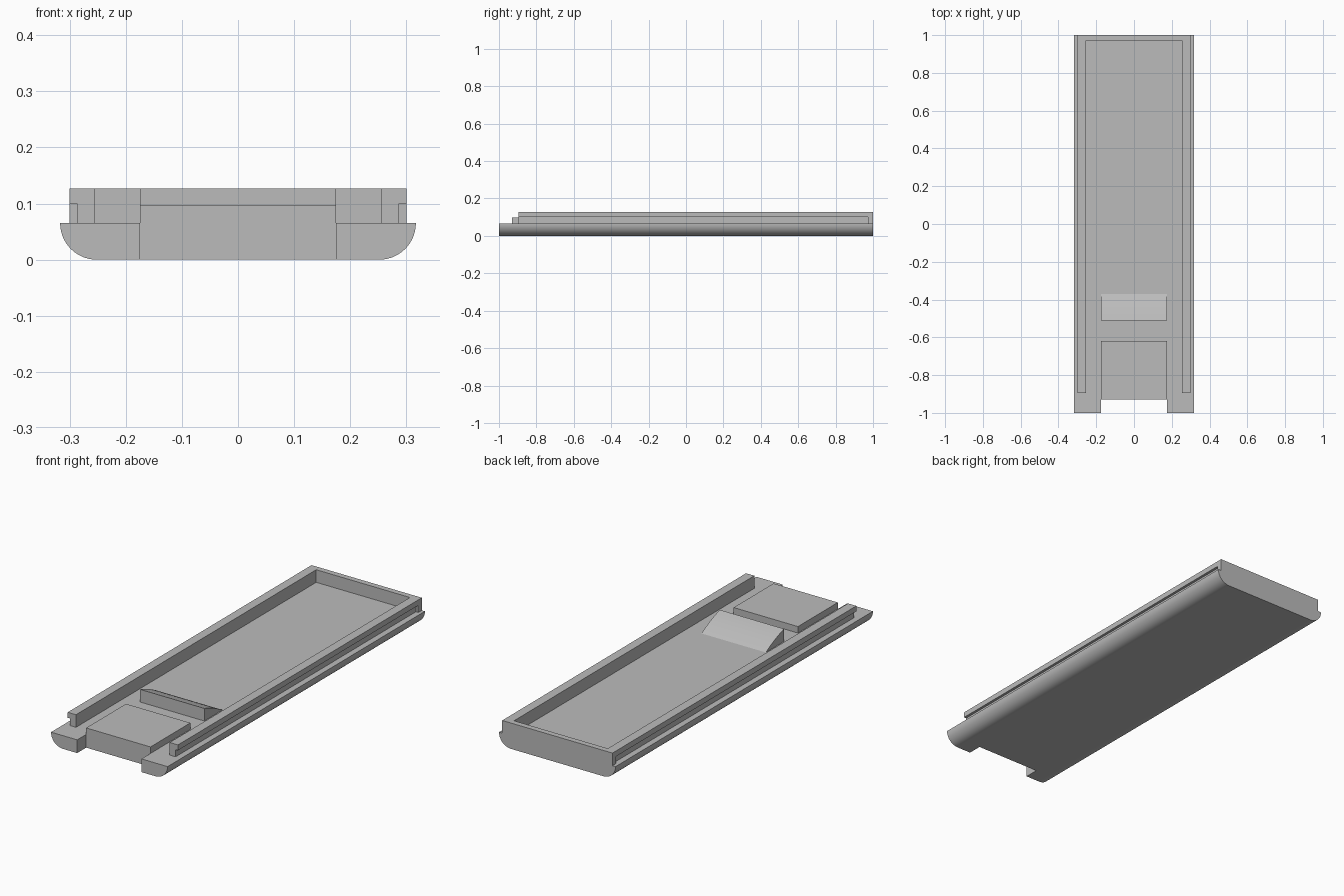
import bpy, bmesh, math
from mathutils import Vector

cube = bpy.data.objects.get("Cube")
if cube:
    bpy.data.objects.remove(cube, do_unlink=True)

# Single grey plastic
grey = bpy.data.materials.new("grey_plastic")
grey.use_nodes = True
colour = (0.5, 0.5, 0.5, 1)
grey.diffuse_color = colour
grey.node_tree.nodes["Principled BSDF"].inputs["Base Color"].default_value = colour

DECK, TOP = 0.065, 0.127   # deck height and rim height
SLOT = 0.175               # half width of tongue and ramp


def prism(name, profile, axis, start, end):
    """Extrude a closed 2D profile along x (profile y,z) or y (profile x,z)."""
    bm = bmesh.new()
    if axis == "y":
        pts = [Vector((a, start, b)) for a, b in profile]
        shift = Vector((0, end - start, 0))
    else:
        pts = [Vector((start, a, b)) for a, b in profile]
        shift = Vector((end - start, 0, 0))
    face = bm.faces.new([bm.verts.new(p) for p in pts])
    out = bmesh.ops.extrude_face_region(bm, geom=[face])
    moved = [g for g in out["geom"] if isinstance(g, bmesh.types.BMVert)]
    bmesh.ops.translate(bm, verts=moved, vec=shift)
    bmesh.ops.recalc_face_normals(bm, faces=bm.faces)
    mesh = bpy.data.meshes.new(name)
    bm.to_mesh(mesh)
    bm.free()
    mesh.materials.append(grey)
    obj = bpy.data.objects.new(name, mesh)
    bpy.context.collection.objects.link(obj)
    return obj


def rect(a0, a1, b0, b1):
    return [(a0, b0), (a1, b0), (a1, b1), (a0, b1)]


def smooth(obj):
    bpy.ops.object.select_all(action="DESELECT")
    obj.select_set(True)
    bpy.context.view_layer.objects.active = obj
    bpy.ops.object.shade_smooth_by_angle(angle=math.radians(20))


# Base slab with rounded lower edges
HALF, STEPS = 0.317, 14
arc = [(HALF - DECK + DECK * math.sin(t), DECK - DECK * math.cos(t))
       for t in (math.pi / 2 * i / STEPS for i in range(STEPS + 1))]
base = prism("base", arc + [(-x, z) for x, z in reversed(arc)], "y", -1, 1)

# Notch in the front end
notch = prism("notch_cutter", rect(-SLOT, SLOT, -0.1, 0.2), "y", -1.1, -0.93)
cut = base.modifiers.new("notch", "BOOLEAN")
cut.operation, cut.solver, cut.object = "DIFFERENCE", "EXACT", notch
bpy.context.view_layer.objects.active = base
base.select_set(True)
bpy.ops.object.modifier_apply(modifier=cut.name)
bpy.data.objects.remove(notch, do_unlink=True)
smooth(base)

# Side rails with a groove under an outer lip
rail = prism("side_rails", [(0.255, DECK), (0.287, DECK), (0.287, 0.1),
                            (0.3, 0.1), (0.3, TOP), (0.255, TOP)],
             "y", -0.895, 0.972)
rail.modifiers.new("mirror", "MIRROR")

# Back wall closing the tray
prism("back_wall", rect(-0.3, 0.3, DECK, TOP), "y", 0.972, 1)

# Raised pad behind the notch
prism("front_pad", rect(-0.93, -0.62, DECK, 0.097), "x", -SLOT, SLOT)

# Ramp: upright front face, gently curved slope down to the deck
slope = [(-0.512 + 0.142 * t, DECK + (TOP - DECK) * (1 - t) + 0.02 * t * (1 - t))
         for t in (i / 8 for i in range(9))]
ramp = prism("ramp", [(-0.512, DECK)] + slope, "x", -SLOT, SLOT)
smooth(ramp)
